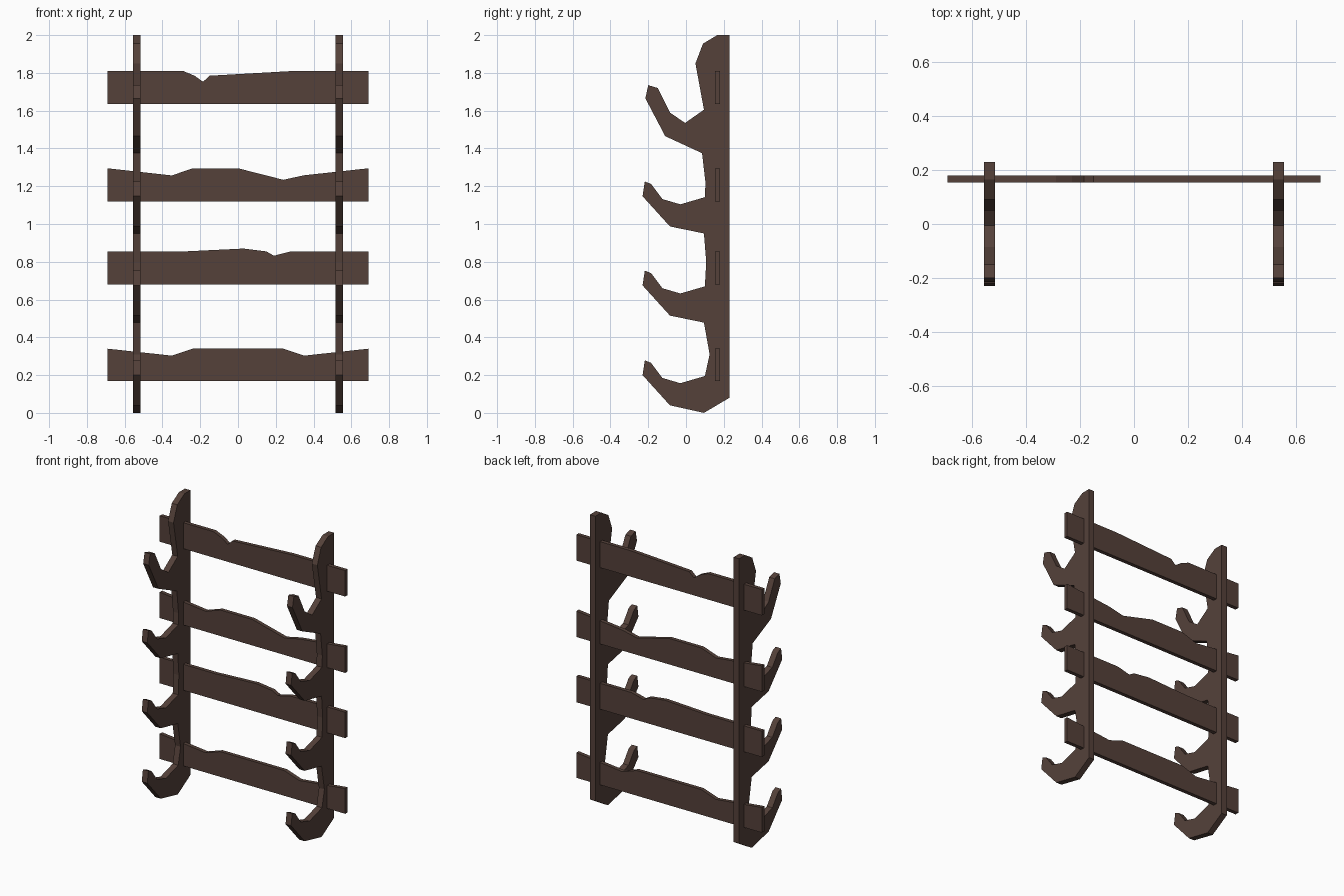
import bpy, bmesh
from mathutils import Vector

if "Cube" in bpy.data.objects:
    bpy.data.objects.remove(bpy.data.objects["Cube"])

wood = bpy.data.materials.new("dark_wood")
wood.diffuse_color = (0.09, 0.053, 0.042, 1)
wood.use_nodes = True
wood.node_tree.nodes["Principled BSDF"].inputs["Base Color"].default_value = wood.diffuse_color


def extrude_profile(name, points, offset):
    """Solid made by pushing a flat outline along an offset."""
    bm = bmesh.new()
    face = bm.faces.new([bm.verts.new(p) for p in points])
    new = bmesh.ops.extrude_face_region(bm, geom=[face], use_keep_orig=True)["geom"]
    bmesh.ops.translate(bm, vec=Vector(offset),
                        verts=[g for g in new if isinstance(g, bmesh.types.BMVert)])
    bmesh.ops.recalc_face_normals(bm, faces=bm.faces)
    mesh = bpy.data.meshes.new(name)
    bm.to_mesh(mesh)
    bm.free()
    mesh.materials.append(wood)
    obj = bpy.data.objects.new(name, mesh)
    bpy.context.collection.objects.link(obj)
    return obj


# Upright outline (y, z): back edge, rounded top and steep upper hook
outline = [(0.095, 0.0), (0.23, 0.08), (0.23, 2.0), (0.165, 2.0), (0.09, 1.955),
           (0.05, 1.85), (0.095, 1.605), (-0.005, 1.535), (-0.085, 1.59),
           (-0.15, 1.72), (-0.2, 1.735), (-0.215, 1.665), (-0.11, 1.465),
           (0.085, 1.375)]

# Three lower hooks repeat one shape, with a shallow hollow above each
hook = [(0.1, 0.195), (-0.03, 0.157), (-0.125, 0.185), (-0.185, 0.265),
        (-0.218, 0.278), (-0.23, 0.2), (-0.085, 0.04), (0.095, 0.003)]
for lift, hollow in ((0.947, [(0.103, 1.22)]),
                     (0.475, [(0.107, 0.8)]),
                     (0.0, [(0.125, 0.31)])):
    outline += hollow
    outline += [(y, z + lift) for y, z in (hook if lift else hook[:-1])]

# Pair of uprights
for side, label in ((-1, "left"), (1, "right")):
    extrude_profile(label + "_upright", [(side * 0.516, y, z) for y, z in outline],
                    (side * 0.041, 0, 0))

# Worn cross boards: bottom height, then the top edge as (x, z)
W = 0.692
boards = [
    (0.17, [(-W, 0.34), (-0.35, 0.303), (-0.24, 0.34), (0.24, 0.34),
            (0.35, 0.303), (W, 0.34)]),
    (0.68, [(-W, 0.855), (-0.28, 0.855), (0.03, 0.87), (0.15, 0.855),
            (0.19, 0.832), (0.28, 0.855), (W, 0.855)]),
    (1.12, [(-W, 1.295), (-0.35, 1.257), (-0.24, 1.295), (0.0, 1.295),
            (0.24, 1.234), (0.35, 1.258), (W, 1.295)]),
    (1.635, [(-W, 1.81), (-0.29, 1.81), (-0.23, 1.785), (-0.185, 1.753),
             (-0.15, 1.785), (0.29, 1.81), (W, 1.81)]),
]
for i, (base, top) in enumerate(boards, 1):
    pts = [(W, base), (-W, base)] + top
    extrude_profile(f"cross_board_{i}", [(x, 0.154, z) for x, z in pts], (0, 0.026, 0))
